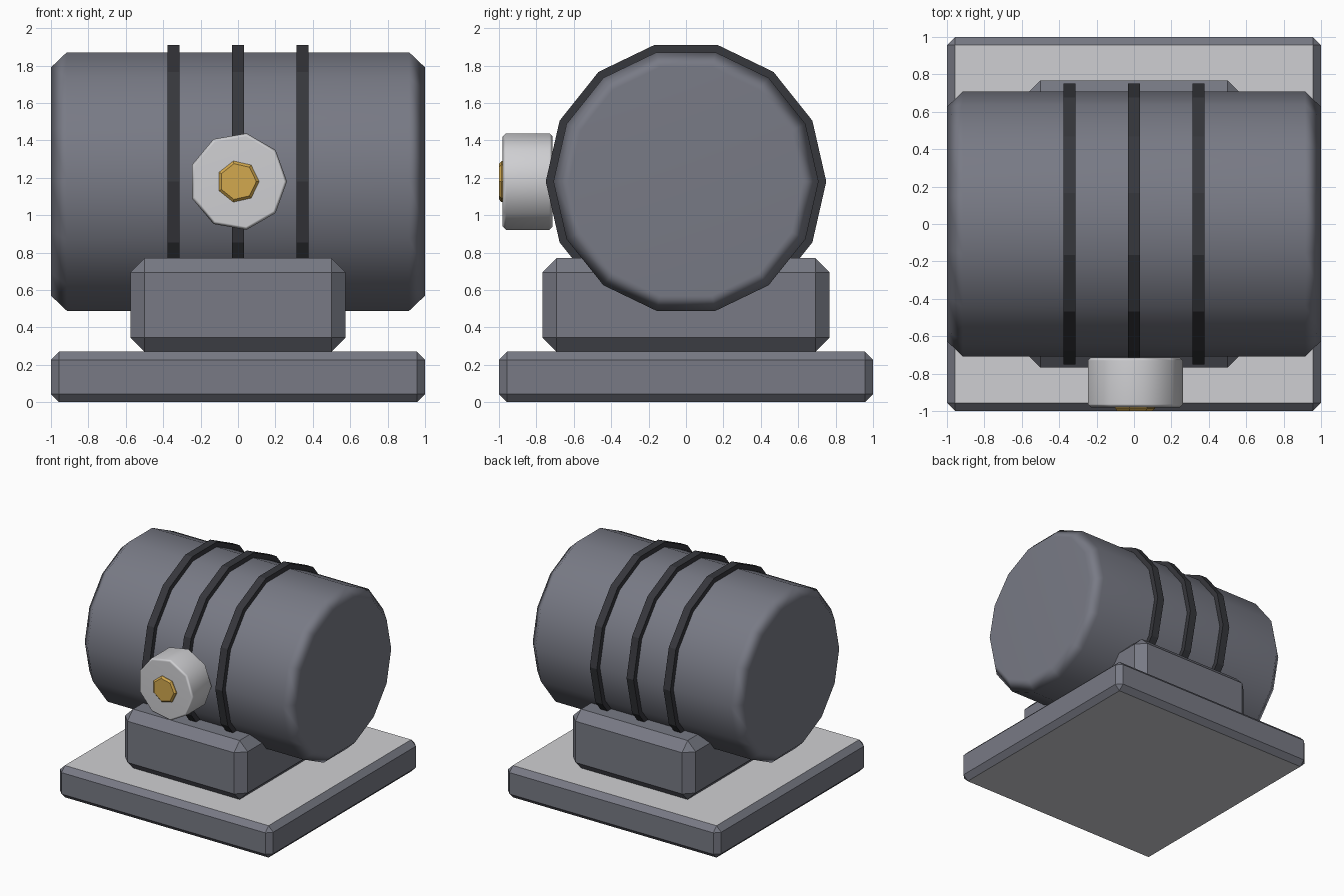
import bpy, bmesh, math

if "Cube" in bpy.data.objects:
    bpy.data.objects.remove(bpy.data.objects["Cube"])

AXIS_Z = 1.18  # height of the drum and knob axes


def material(name, hexcode):
    srgb = [int(hexcode[i:i + 2], 16) / 255 for i in (0, 2, 4)]
    lin = [c / 12.92 if c <= 0.04045 else ((c + 0.055) / 1.055) ** 2.4 for c in srgb]
    m = bpy.data.materials.new(name)
    m.diffuse_color = (*lin, 1)
    m.use_nodes = True
    m.node_tree.nodes["Principled BSDF"].inputs["Base Color"].default_value = m.diffuse_color
    return m


slate = material("slate grey", "787a85")
light = material("light grey", "cfcfd2")
brass = material("brass", "d2a84e")
black = material("near black", "36373c")


def finish(bm, name, *mats):
    bmesh.ops.recalc_face_normals(bm, faces=bm.faces)
    mesh = bpy.data.meshes.new(name)
    bm.to_mesh(mesh)
    bm.free()
    for m in mats:
        mesh.materials.append(m)
    ob = bpy.data.objects.new(name, mesh)
    bpy.context.collection.objects.link(ob)
    return ob


def chamfered_box(name, sx, sy, z0, z1, bevel, *mats):
    bm = bmesh.new()
    bmesh.ops.create_cube(bm, size=1)
    for v in bm.verts:
        v.co = (v.co.x * sx, v.co.y * sy, z0 + (v.co.z + 0.5) * (z1 - z0))
    bmesh.ops.bevel(bm, geom=bm.edges[:], offset=bevel, offset_type='OFFSET',
                    segments=1, profile=0.5, affect='EDGES')
    bm.normal_update()
    if len(mats) > 1:  # flat top and bottom take the second colour
        for f in bm.faces:
            f.material_index = int(abs(f.normal.z) > 0.9)
    return finish(bm, name, *mats)


def lathe(name, profile, sides, axis, mat, smooth=False, ring=False):
    """Turn (radius, position) points about a horizontal axis."""
    bm = bmesh.new()
    loops = []
    for r, t in profile:
        loop = []
        for i in range(sides):
            a = 2 * math.pi * i / sides
            c, z = r * math.cos(a), AXIS_Z + r * math.sin(a)
            loop.append(bm.verts.new((t, c, z) if axis == 'X' else (c, t, z)))
        loops.append(loop)
    pairs = list(zip(loops, loops[1:]))
    if ring:
        pairs.append((loops[-1], loops[0]))
    else:
        bm.faces.new(loops[0])
        bm.faces.new(loops[-1])
    for a, b in pairs:
        for i in range(sides):
            j = (i + 1) % sides
            bm.faces.new((a[i], a[j], b[j], b[i]))
    ob = finish(bm, name, mat)
    if smooth:
        bpy.ops.object.select_all(action='DESELECT')
        ob.select_set(True)
        bpy.context.view_layer.objects.active = ob
        bpy.ops.object.shade_smooth_by_angle(angle=math.radians(50))
        mod = ob.modifiers.new("flat caps", 'WEIGHTED_NORMAL')
        mod.keep_sharp = True
    return ob


# Base plate with light top and bottom, and the pedestal on it
chamfered_box("base_plate", 2, 2, 0, 0.27, 0.044, slate, light)
chamfered_box("pedestal", 1.15, 1.535, 0.27, 0.77, 0.075, slate)

# Drum lying along x
lathe("drum", [(0.626, -1), (0.709, -0.915), (0.709, 0.915), (0.626, 1)],
      14, 'X', slate, smooth=True)

# Three bands round the drum
for label, x in (("left", -0.345), ("middle", 0), ("right", 0.345)):
    lathe(f"band_{label}", [(0.69, x - 0.033), (0.75, x - 0.033),
                            (0.75, x + 0.033), (0.69, x + 0.033)],
          14, 'X', black, ring=True)

# Front knob and its brass centre
lathe("knob", [(0.245, -0.98), (0.262, -0.963), (0.262, -0.73), (0.245, -0.713)],
      9, 'Y', light, smooth=True)
lathe("knob_centre", [(0.098, -1), (0.113, -0.986), (0.113, -0.97)], 7, 'Y', brass)
